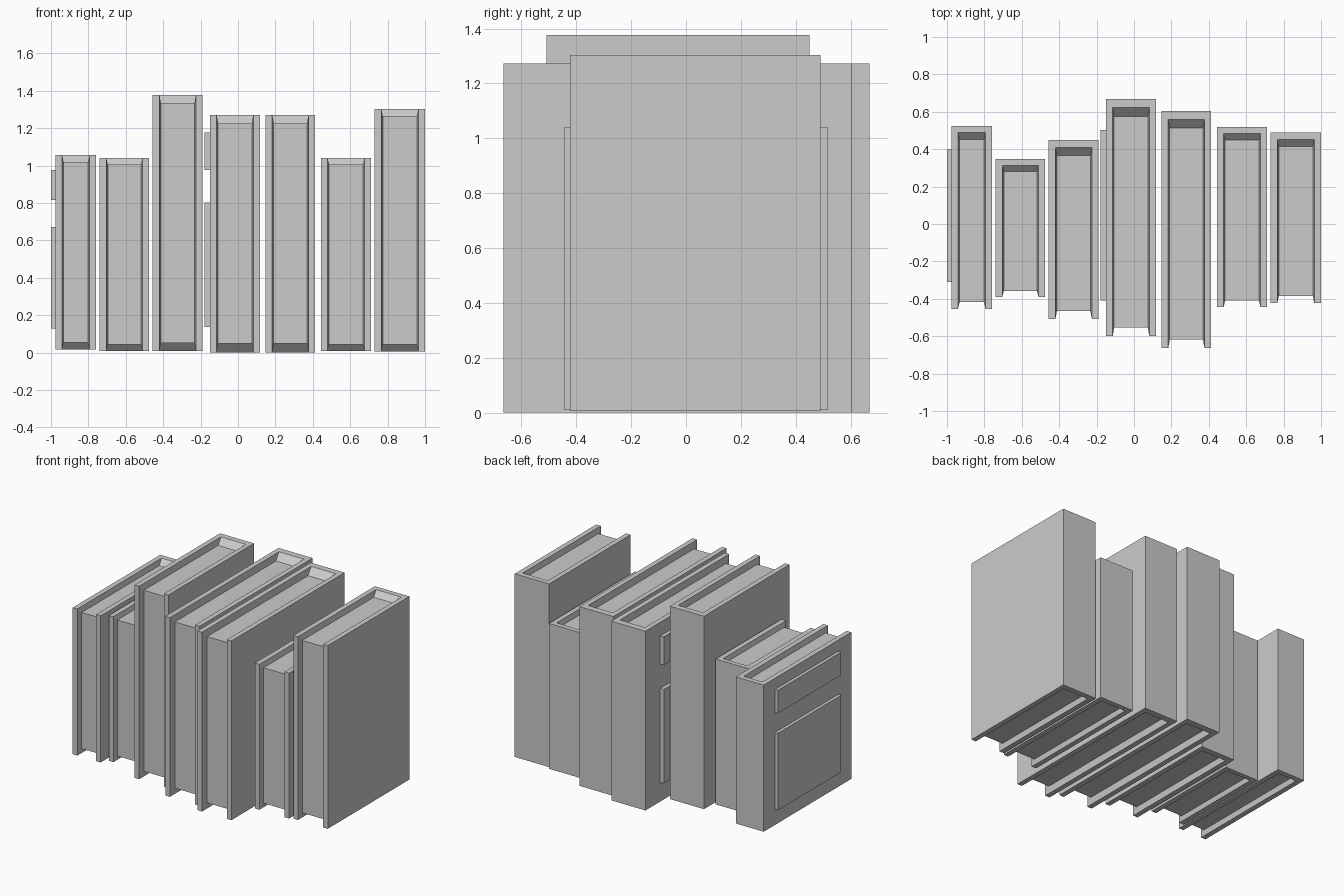
import bpy, bmesh

if "Cube" in bpy.data.objects:
    bpy.data.objects.remove(bpy.data.objects["Cube"])

RIM, DRAFT = 0.036, 0.008   # board thickness and slight taper of the inner walls


def finish(bm, name):
    bmesh.ops.recalc_face_normals(bm, faces=bm.faces)
    mesh = bpy.data.meshes.new(name)
    bm.to_mesh(mesh)
    bm.free()
    obj = bpy.data.objects.new(name, mesh)
    bpy.context.collection.objects.link(obj)
    return obj


def book(name, x0, x1, y0, y1, z0, z1, d):
    """Closed book, spine at the back, page block sunk by d on three sides."""
    bm = bmesh.new()

    def path(x, front, back, low, high):
        return [bm.verts.new((x, y, z)) for y, z in
                ((back, high), (front, high), (front, low), (back, low))]

    s = y1 - d                       # inner edge of the spine
    rows = []
    for edge, sign in ((x0, 1), (x1, -1)):
        outer = path(edge, y0, y1, z0, z1)
        rim = path(edge + sign * RIM, y0, s, z0, z1)
        page = path(edge + sign * (RIM + DRAFT), y0 + d, s - d, z0 + d, z1 - d)
        rows.append((outer, rim, page))
    (lo, lr, lp), (ro, rr, rp) = rows

    # boards: outside, rim and inner wall
    for o, r, p in rows:
        bm.faces.new(o)
        for a, b in ((o, r), (r, p)):
            for i in range(3):
                bm.faces.new((a[i], a[i + 1], b[i + 1], b[i]))
    # page block: top, front, bottom
    for i in range(3):
        bm.faces.new((lp[i], lp[i + 1], rp[i + 1], rp[i]))
    # spine: back, end rims and sloped inner faces
    bm.faces.new((lo[0], lo[3], ro[3], ro[0]))
    for i in (0, 3):
        bm.faces.new((lo[i], lr[i], rr[i], ro[i]))
        bm.faces.new((lr[i], lp[i], rp[i], rr[i]))
    return finish(bm, name)


def plate(name, x0, x1, y0, y1, z0, z1):
    bm = bmesh.new()
    bmesh.ops.create_cube(bm, size=1)
    for v in bm.verts:
        v.co = ((x0, x1)[v.co.x > 0], (y0, y1)[v.co.y > 0], (z0, z1)[v.co.z > 0])
    return finish(bm, name)


# row of books, left to right
books = [
    (-0.977, -0.758, -0.455, 0.525, 0.018, 1.057, 0.037),
    (-0.740, -0.475, -0.390, 0.347, 0.010, 1.040, 0.033),
    (-0.456, -0.189, -0.508, 0.450, 0.010, 1.377, 0.042),
    (-0.150, 0.118, -0.600, 0.668, 0.002, 1.272, 0.046),
    (0.147, 0.413, -0.664, 0.604, 0.002, 1.272, 0.046),
    (0.443, 0.712, -0.445, 0.518, 0.010, 1.040, 0.035),
    (0.730, 1.000, -0.423, 0.490, 0.006, 1.304, 0.038),
]
for n, dims in enumerate(books, 1):
    book(f"book_{n}", *dims)

# raised cover panels on the left boards
plate("small_book_title_panel", -1.0, -0.975, -0.31, 0.398, 0.815, 0.978)
plate("small_book_picture_panel", -1.0, -0.975, -0.31, 0.398, 0.128, 0.673)
plate("large_book_title_panel", -0.178, -0.148, -0.41, 0.503, 0.977, 1.176)
plate("large_book_picture_panel", -0.178, -0.148, -0.41, 0.503, 0.138, 0.804)
